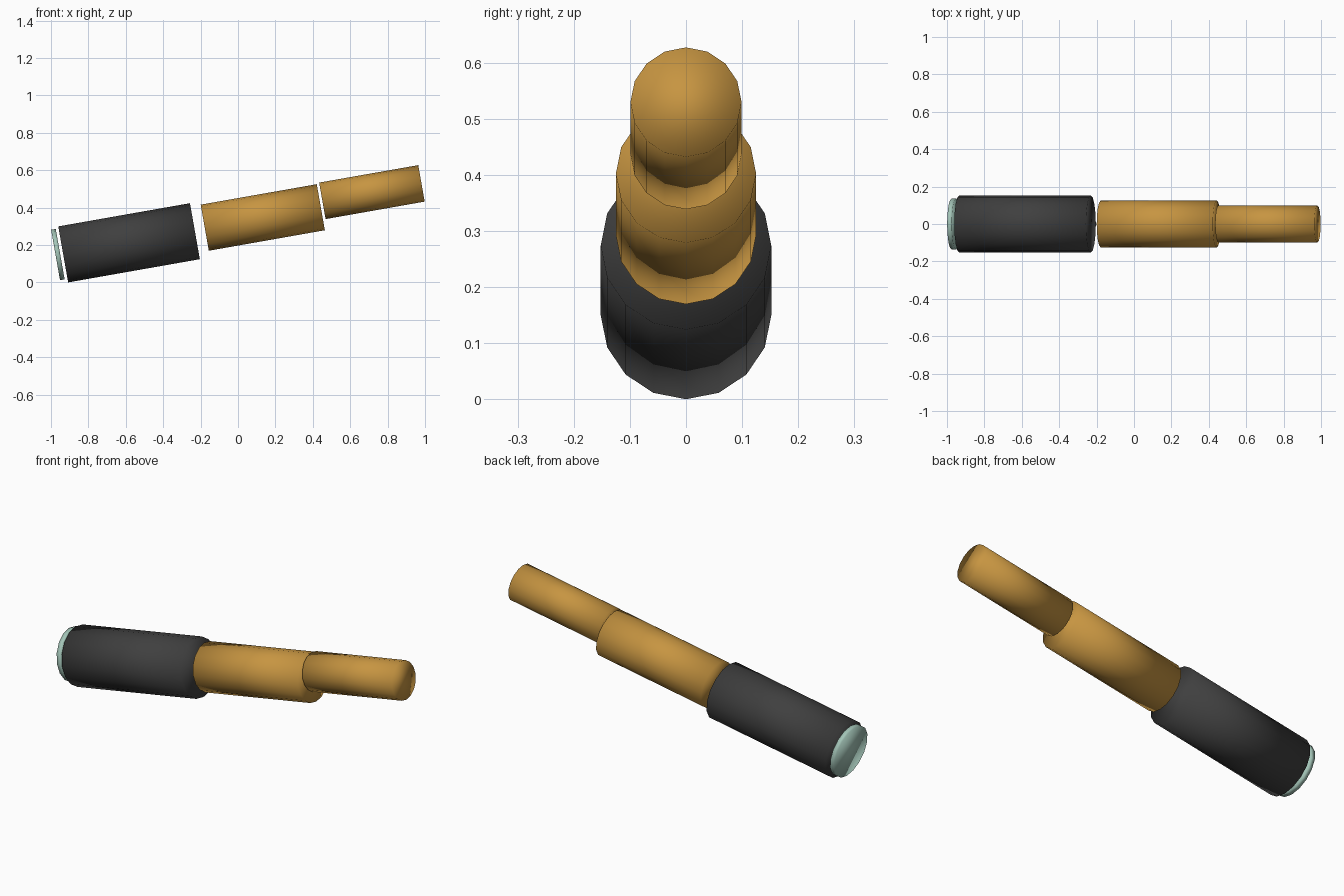
import bpy
import math

if "Cube" in bpy.data.objects:
    bpy.data.objects.remove(bpy.data.objects["Cube"])

TILT = math.radians(80)  # the barrel rises 10 degrees towards +x


def material(name, rgb):
    m = bpy.data.materials.new(name)
    m.diffuse_color = (*rgb, 1)
    m.use_nodes = True
    m.node_tree.nodes["Principled BSDF"].inputs["Base Color"].default_value = m.diffuse_color
    return m


black = material("black_grip", (0.050, 0.050, 0.050))
brass = material("brass", (0.57, 0.30, 0.053))
glass = material("pale_glass", (0.37, 0.56, 0.48))


def tube(name, x, z, radius, length, mat):
    """Capped, fully smooth 16-sided cylinder along the tilted axis."""
    bpy.ops.mesh.primitive_cylinder_add(
        vertices=16, radius=radius, depth=length,
        location=(x, 0, z), rotation=(0, TILT, 0))
    ob = bpy.context.object
    ob.name = name
    ob.data.materials.append(mat)
    bpy.ops.object.shade_smooth()
    return ob


# lens disc at the wide end
tube("front_lens", -0.963, 0.149, 0.137, 0.025, glass)
# three stepped barrel sections
tube("main_barrel", -0.5825, 0.212, 0.152, 0.715, black)
tube("middle_barrel", 0.1325, 0.3475, 0.125, 0.63, brass)
tube("eyepiece_barrel", 0.716, 0.483, 0.099, 0.538, brass)
